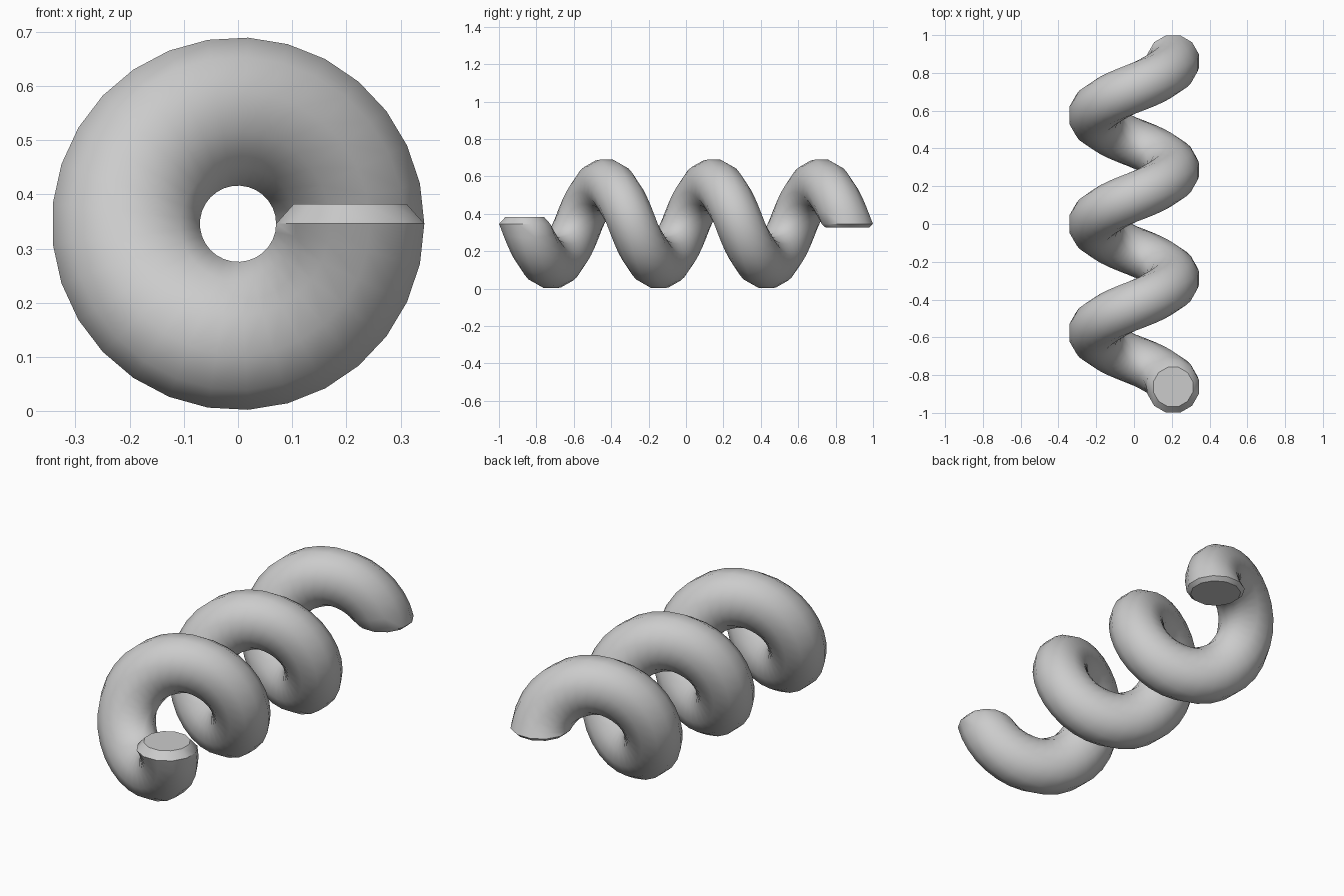
import bpy, bmesh, math

if "Cube" in bpy.data.objects:
    bpy.data.objects.remove(bpy.data.objects["Cube"])

TURNS, STEPS, SIDES = 3, 29, 12      # helix turns, steps per turn, section sides
R, r = 0.207, 0.1415                 # helix radius, tube radius
PITCH, ZC = 0.575, 0.346

bm = bmesh.new()


def ring(angle, radius, dz=0.0):
    """Section circle lying in the plane that contains the y axis."""
    y0 = PITCH * (angle / math.tau - TURNS / 2)
    verts = []
    for k in range(SIDES):
        a = math.tau * (k + 0.5) / SIDES
        d = R + radius * math.cos(a)
        verts.append(bm.verts.new((d * math.cos(angle),
                                   y0 + radius * math.sin(a),
                                   ZC - d * math.sin(angle) + dz)))
    return verts


# chamfered start, coiled body, chamfered end
end = TURNS * math.tau
rings = [ring(0, 0.108, 0.036)]
rings += [ring(math.tau * i / STEPS, r) for i in range(TURNS * STEPS + 1)]
rings.append(ring(end, 0.122, -0.018))

for a, b in zip(rings, rings[1:]):
    for k in range(SIDES):
        n = (k + 1) % SIDES
        bm.faces.new((a[k], a[n], b[n], b[k]))
bm.faces.new(rings[0])
bm.faces.new(rings[-1])
bmesh.ops.recalc_face_normals(bm, faces=bm.faces)

mesh = bpy.data.meshes.new("coil_spring")
bm.to_mesh(mesh)
bm.free()
coil = bpy.data.objects.new("coil_spring", mesh)
bpy.context.collection.objects.link(coil)
bpy.context.view_layer.objects.active = coil
coil.select_set(True)
bpy.ops.object.shade_smooth_by_angle(angle=math.radians(40))
